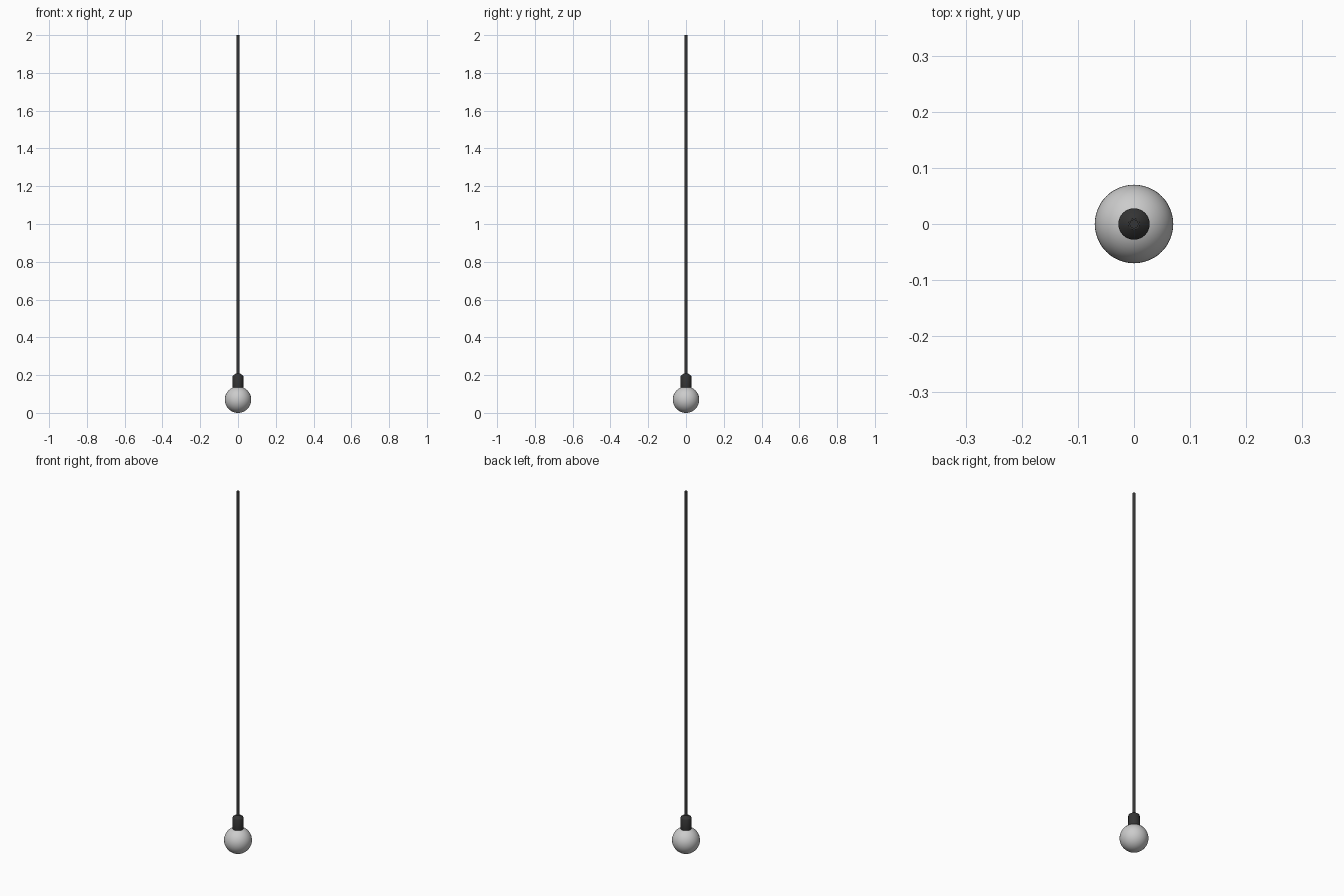
import bpy, bmesh, math

if "Cube" in bpy.data.objects:
    bpy.data.objects.remove(bpy.data.objects["Cube"])

dark = bpy.data.materials.new("dark_plastic")
dark.diffuse_color = (0.035, 0.035, 0.035, 1)
dark.use_nodes = True
dark.node_tree.nodes["Principled BSDF"].inputs["Base Color"].default_value = dark.diffuse_color


def lathe(name, profile, sides, mat=None):
    """Revolve (radius, z) points around z; zero radius makes a pole."""
    bm = bmesh.new()
    verts = [bm.verts.new((r, 0, z)) for r, z in profile]
    edges = [bm.edges.new(pair) for pair in zip(verts, verts[1:])]
    bmesh.ops.spin(bm, geom=verts + edges, cent=(0, 0, 0), axis=(0, 0, 1),
                   angle=math.tau, steps=sides)
    bmesh.ops.remove_doubles(bm, verts=bm.verts, dist=1e-5)
    bmesh.ops.recalc_face_normals(bm, faces=bm.faces)
    mesh = bpy.data.meshes.new(name)
    bm.to_mesh(mesh)
    bm.free()
    ob = bpy.data.objects.new(name, mesh)
    bpy.context.collection.objects.link(ob)
    if mat:
        mesh.materials.append(mat)
    bpy.ops.object.select_all(action='DESELECT')
    ob.select_set(True)
    bpy.context.view_layer.objects.active = ob
    bpy.ops.object.shade_smooth_by_angle(angle=math.radians(30))
    return ob


# Round globe bulb
R = 0.07
globe = [(R * math.sin(math.pi * i / 24), R - R * math.cos(math.pi * i / 24))
         for i in range(25)]
globe[0], globe[-1] = (0, 0), (0, 2 * R)
lathe("bulb", globe, 48)

# Lamp holder with tapered shoulder
lathe("socket", [(0, 0.132), (0.027, 0.132), (0.028, 0.136), (0.028, 0.194),
                 (0.026, 0.198), (0.010, 0.209), (0, 0.209)], 32, dark)

# Hanging cable
lathe("cable", [(0, 0.20), (0.008, 0.20), (0.008, 2.0), (0, 2.0)], 16, dark)
